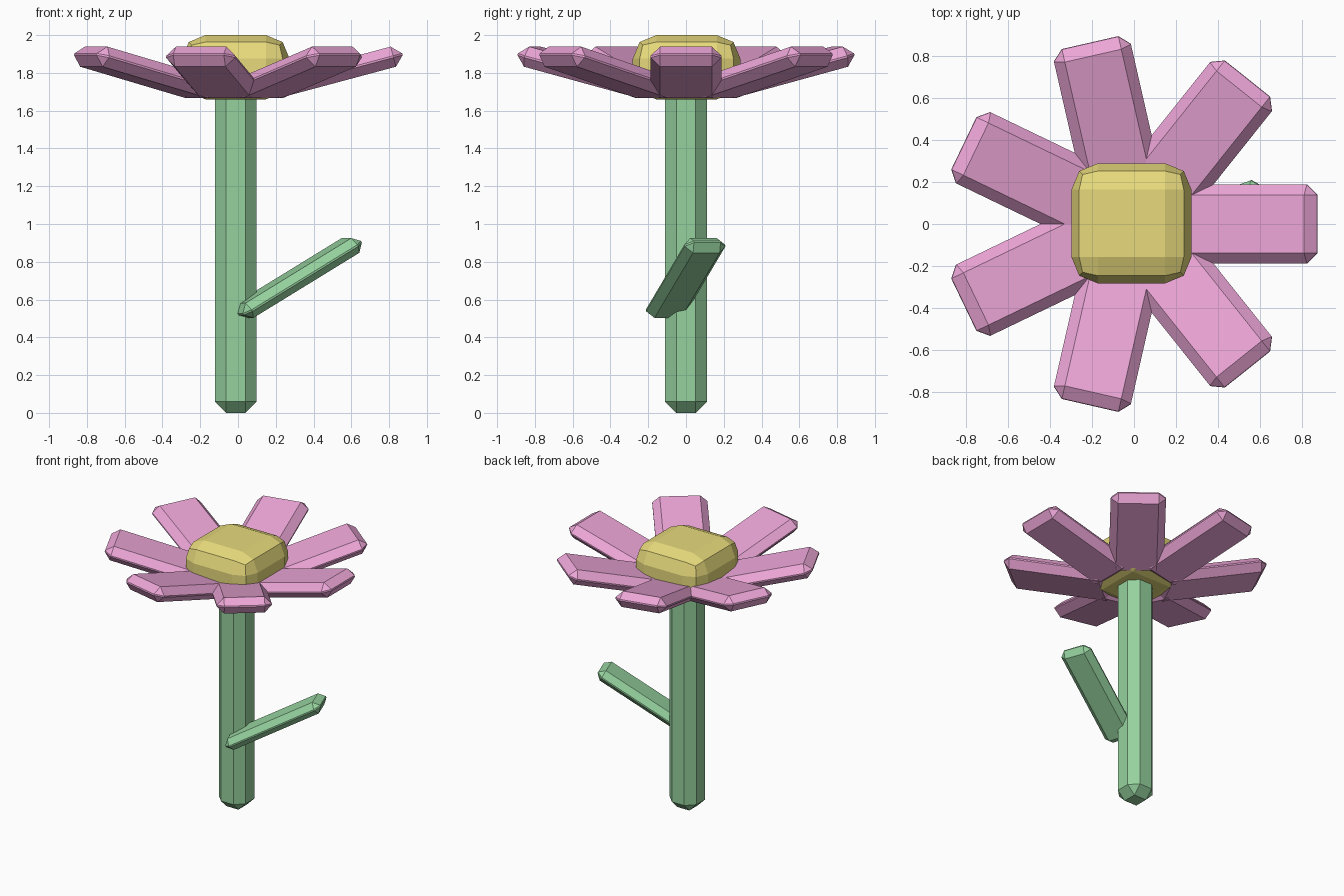
import bpy
from math import radians, cos, sin, pi

if "Cube" in bpy.data.objects:
    bpy.data.objects.remove(bpy.data.objects["Cube"])

CX = -0.012  # flower axis


def material(name, rgb):
    m = bpy.data.materials.new(name)
    m.diffuse_color = (*rgb, 1)
    m.use_nodes = True
    m.node_tree.nodes["Principled BSDF"].inputs["Base Color"].default_value = m.diffuse_color
    return m


green = material("leaf_green", (0.30, 0.64, 0.34))
pink = material("petal_pink", (0.84, 0.38, 0.68))
yellow = material("centre_yellow", (0.80, 0.70, 0.20))


def bevelled_box(name, size, loc, mat, bevel, segments=1, pitch=0, yaw=0):
    """Box of given size, tilted up by pitch and turned about z by yaw."""
    bpy.ops.mesh.primitive_cube_add(size=1)
    ob = bpy.context.object
    ob.name = name
    for v in ob.data.vertices:
        v.co = [c * s for c, s in zip(v.co, size)]
    ob.location = loc
    ob.rotation_euler = (0, -pitch, yaw)
    ob.data.materials.append(mat)
    mod = ob.modifiers.new("bevel", 'BEVEL')
    mod.width = bevel
    mod.segments = segments
    return ob


# Stem
bevelled_box("stem", (0.222, 0.222, 1.78), (CX, 0, 0.89), green, 0.06)

# Leaf
bevelled_box("leaf", (0.768, 0.23, 0.09), (0.315, -0.002, 0.714), green, 0.04,
             pitch=radians(30), yaw=radians(20))

# Flower centre
bevelled_box("flower_centre", (0.57, 0.57, 0.34), (CX, 0.003, 1.83), yellow, 0.125, 2)

# Ring of seven raised petals
for i in range(7):
    a = 2 * pi * i / 7
    bevelled_box(f"petal_{i + 1}", (0.74, 0.375, 0.11),
                 (CX + 0.525 * cos(a), 0.525 * sin(a), 1.803), pink, 0.05,
                 pitch=radians(15), yaw=a)
